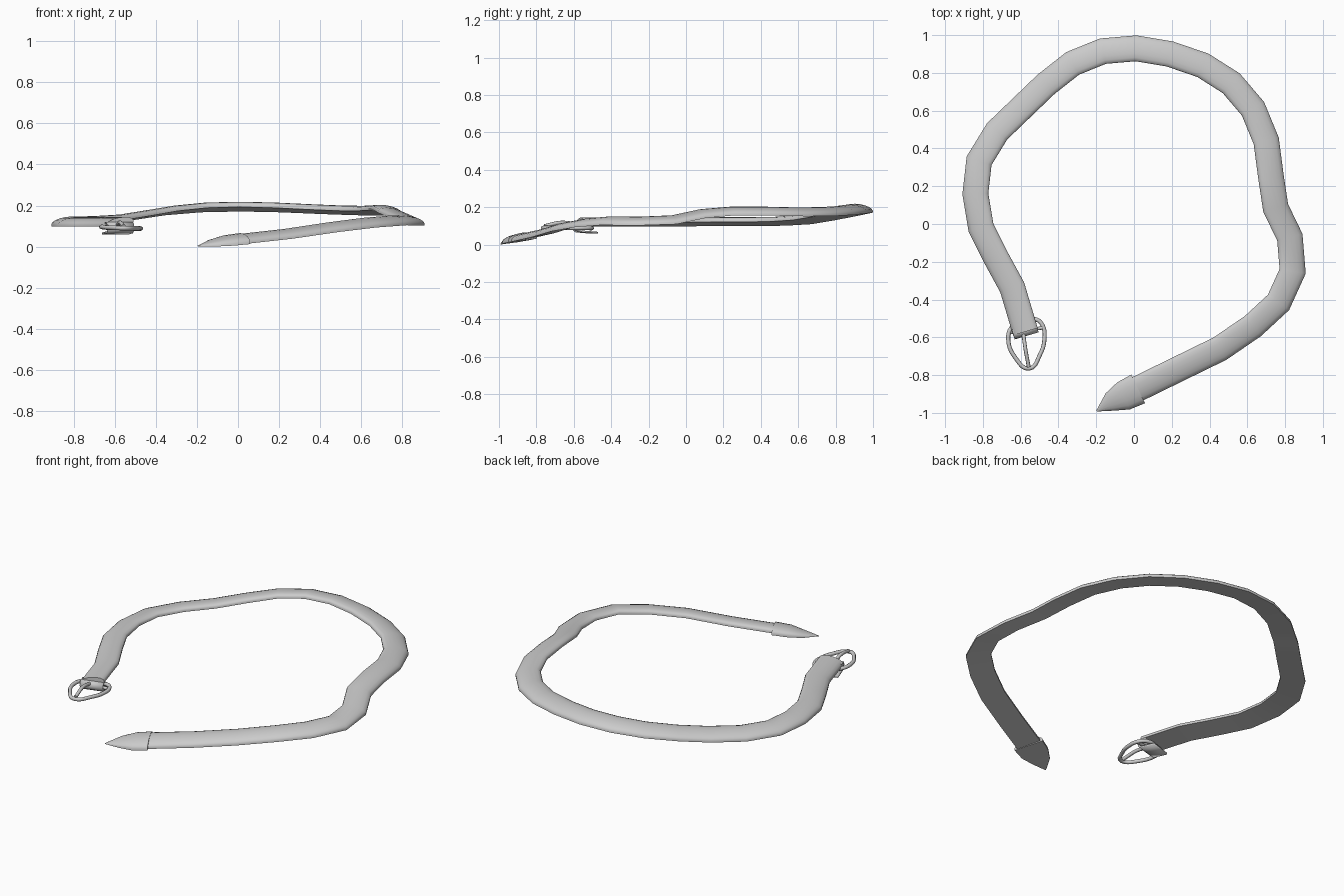
import bpy
import math
from mathutils import Vector

cube = bpy.data.objects.get("Cube")
if cube:
    bpy.data.objects.remove(cube, do_unlink=True)

grey = bpy.data.materials.new("plain_grey")
grey.use_nodes = True
colour = (0.6, 0.6, 0.6, 1)
grey.diffuse_color = colour
grey.node_tree.nodes["Principled BSDF"].inputs["Base Color"].default_value = colour


def finish(obj, angle):
    """Apply the material and smooth shading to a part."""
    bpy.ops.object.select_all(action="DESELECT")
    obj.select_set(True)
    bpy.context.view_layer.objects.active = obj
    if obj.type == "CURVE":
        bpy.ops.object.convert(target="MESH")
        obj = bpy.context.object
    obj.data.materials.clear()
    obj.data.materials.append(grey)
    bpy.ops.object.shade_smooth_by_angle(angle=math.radians(angle))
    return obj


def mesh_object(name, verts, faces):
    mesh = bpy.data.meshes.new(name)
    mesh.from_pydata(verts, [], faces)
    mesh.update()
    obj = bpy.data.objects.new(name, mesh)
    bpy.context.collection.objects.link(obj)
    return obj


def sweep(name, path, halves, rim, dome, roll):
    """Sweep a flat-bottomed, domed section along a path with mitred bends."""
    points = [Vector(p) for p in path]
    last = len(points) - 1
    steps = 8
    verts, faces = [], []
    for i, p in enumerate(points):
        before = (p - points[max(i - 1, 0)]).xy
        after = (points[min(i + 1, last)] - p).xy
        before = (before if i > 0 else after).normalized()
        after = (after if i < last else before).normalized()
        along = (before + after).normalized()
        side = Vector((along.y, -along.x, 0))
        half = halves[i] / max(along.dot(after), 0.8)
        scale = halves[i] / max(halves)
        # underside corners, then the dome from the right edge to the left
        section = [(-1, 0), (1, 0)]
        for k in range(steps + 1):
            a = math.pi * k / steps
            section.append((math.cos(a), (rim + dome * math.sin(a)) * scale))
        for u, h in section:
            verts.append(p + side * half * u + Vector((0, 0, h + roll * u * scale)))
    n = steps + 3
    for i in range(last):
        for k in range(n):
            a, b = i * n + k, i * n + (k + 1) % n
            faces.append((a, a + n, b + n, b))
    faces.append(tuple(range(n)))
    faces.append(tuple(reversed(range(last * n, last * n + n))))
    obj = mesh_object(name, verts, faces)
    return finish(obj, 50)


def tube(name, points, radius, cyclic):
    """Round rod through smooth control points."""
    data = bpy.data.curves.new(name, "CURVE")
    data.dimensions = "3D"
    data.bevel_depth = radius
    data.bevel_resolution = 2
    data.resolution_u = 5
    data.use_fill_caps = True
    spline = data.splines.new("BEZIER")
    spline.bezier_points.add(len(points) - 1)
    for bp, co in zip(spline.bezier_points, points):
        bp.co = co
        bp.handle_left_type = bp.handle_right_type = "AUTO"
    spline.use_cyclic_u = cyclic
    obj = bpy.data.objects.new(name, data)
    bpy.context.collection.objects.link(obj)
    return finish(obj, 60)


# Long strap, from the buckle round to the tip
strap_path = [
    (-.575, -.57, .108), (-.645, -.335, .108), (-.735, -.17, .108),
    (-.81, -.02, .108), (-.84, .16, .11), (-.82, .335, .11),
    (-.725, .49, .112), (-.59, .62, .12), (-.465, .74, .14),
    (-.325, .85, .163), (-.165, .915, .178), (.01, .93, .182),
    (.19, .9, .178), (.365, .84, .17), (.515, .745, .164),
    (.63, .61, .162), (.7, .44, .166), (.725, .25, .167),
    (.75, .085, .153), (.825, -.07, .12), (.84, -.25, .113),
    (.765, -.415, .115), (.63, -.54, .104), (.455, -.66, .082),
    (.24, -.765, .05), (.015, -.875, .025)]
sweep("strap", strap_path, [.068] * len(strap_path), .01, .024, .011)

# Pointed cap over the free end
cap_path = [(.022, -.873, .022), (-.055, -.91, .014), (-.125, -.942, .007), (-.198, -.99, .002)]
sweep("tip_cap", cap_path, [.084, .079, .052, .003], .012, .03, .01)

# Strap end folded under the buckle bar
end = Vector(strap_path[0])
forward = (end - Vector(strap_path[1])).xy.normalized().to_3d()
across = Vector((forward.y, -forward.x, 0))
fold = [(-.03, .115), (0, .115), (.013, .107), (.018, .093), (.012, .078), (0, .07), (-.085, .063)]
verts = []
for d, z in fold:
    for s in (-1, 1):
        verts.append(Vector((end.x, end.y, z)) + forward * d + across * (s * .066))
faces = [(2 * i, 2 * i + 1, 2 * i + 3, 2 * i + 2) for i in range(len(fold) - 1)]
flap = mesh_object("folded_flap", verts, faces)
solid = flap.modifiers.new("thickness", "SOLIDIFY")
solid.thickness = .01
solid.offset = 0
finish(flap, 50)

# Buckle: leaf-shaped ring, cross bar and prong
ring = [(-.52, -.505, .088), (-.485, -.535, .088), (-.474, -.61, .088),
        (-.497, -.69, .09), (-.555, -.765, .09), (-.63, -.705, .093),
        (-.665, -.62, .096), (-.65, -.55, .094), (-.6, -.52, .088)]
frame = tube("buckle_ring", ring, .011, True)
tube("buckle_bar", [(-.655, -.575, .093), (-.485, -.55, .09)], .009, False)
tube("buckle_prong", [(-.588, -.56, .1), (-.575, -.66, .118), (-.557, -.757, .099)], .01, False)
